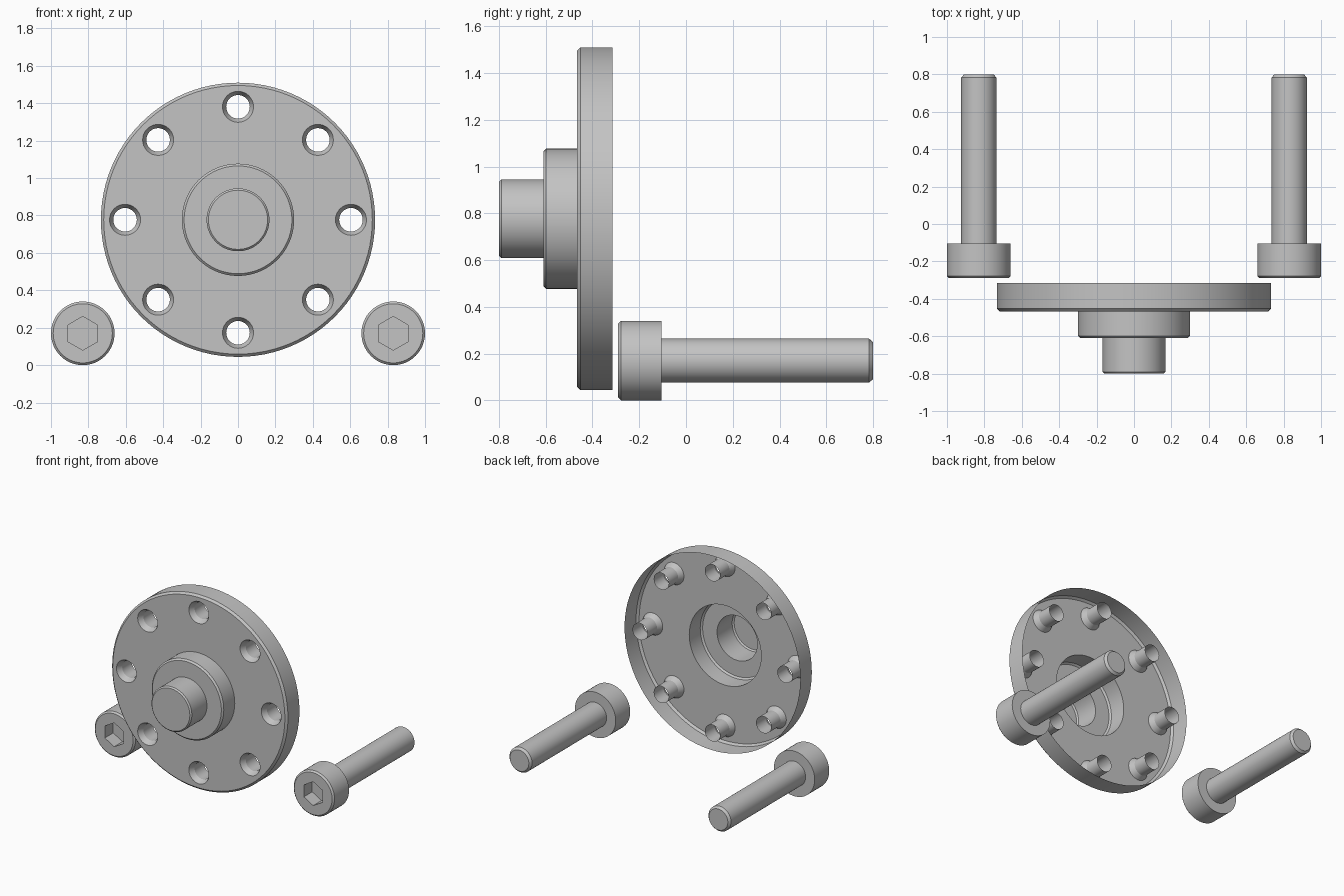
import bpy, bmesh
from math import sin, cos, pi, radians

cube = bpy.data.objects.get("Cube")
if cube:
    bpy.data.objects.remove(cube, do_unlink=True)

steel = bpy.data.materials.new("plain grey steel")
steel.use_nodes = True
grey = (0.55, 0.55, 0.55, 1)
steel.diffuse_color = grey
steel.node_tree.nodes["Principled BSDF"].inputs["Base Color"].default_value = grey


def ring(bm, radius, y, sides, x=0, z=0):
    """Closed loop of vertices facing along y."""
    verts = [bm.verts.new((x + radius * sin(2 * pi * i / sides), y,
                           z + radius * cos(2 * pi * i / sides))) for i in range(sides)]
    for a, b in zip(verts, verts[1:] + verts[:1]):
        bm.edges.new((a, b))
    return verts


def sweep(bm, profile, sides, x=0, z=0):
    """Turned surface through (radius, y) pairs; returns its rings."""
    rings = [ring(bm, r, y, sides, x, z) for r, y in profile]
    for a, b in zip(rings, rings[1:]):
        for i in range(sides):
            j = (i + 1) % sides
            bm.faces.new((a[i], a[j], b[j], b[i]))
    return rings


def fill(bm, *loops):
    """Flat face bounded by an outer loop and any hole loops."""
    edges = [bm.edges.get((a, b)) for loop in loops
             for a, b in zip(loop, loop[1:] + loop[:1])]
    bmesh.ops.triangle_fill(bm, edges=edges, use_beauty=True, normal=(0, -1, 0))


def finish(bm, name, front_cap, location):
    """Orient the surface so the front cap looks forward, then make the object."""
    bmesh.ops.recalc_face_normals(bm, faces=bm.faces[:])
    bm.normal_update()
    if front_cap.normal.y > 0:
        bmesh.ops.reverse_faces(bm, faces=bm.faces[:])
    mesh = bpy.data.meshes.new(name)
    bm.to_mesh(mesh)
    bm.free()
    mesh.materials.append(steel)
    obj = bpy.data.objects.new(name, mesh)
    bpy.context.collection.objects.link(obj)
    obj.location = location
    bpy.ops.object.select_all(action='DESELECT')
    obj.select_set(True)
    bpy.context.view_layer.objects.active = obj
    bpy.ops.object.shade_smooth_by_angle(angle=radians(20))


# Flange: thin shell, open at the back
FACE, BACK = -0.467, -0.315
bm = bmesh.new()
rim = sweep(bm, [(0.733, BACK), (0.733, FACE + 0.015), (0.718, FACE)], 96)
hub = sweep(bm, [(0.3, FACE), (0.3, -0.598), (0.288, -0.61), (0.168, -0.61),
                 (0.168, -0.79), (0.158, -0.8)], 96)
cap = bm.faces.new(hub[-1])

# Countersunk bolt holes with open sleeves
holes = []
for k in range(8):
    a = k * pi / 4
    sleeve = sweep(bm, [(0.083, FACE), (0.063, FACE + 0.04), (0.063, BACK)], 32,
                   0.604 * sin(a), 0.604 * cos(a))
    holes.append(sleeve[0])
fill(bm, rim[-1], hub[0], *holes)
finish(bm, "flange", cap, (0, 0, 0.777))

# Socket head screws
for side, x in (("left", 0.83), ("right", -0.83)):
    bm = bmesh.new()
    body = sweep(bm, [(0.158, -0.29), (0.17, -0.278), (0.17, -0.105), (0.094, -0.105),
                      (0.094, 0.783), (0.079, 0.8)], 64)
    bm.faces.new(body[-1])
    socket = sweep(bm, [(0.09, -0.29), (0.09, -0.19)], 6)
    floor = bm.faces.new(socket[-1])
    fill(bm, body[0], socket[0])
    finish(bm, side + "_screw", floor, (x, 0, 0.17))
